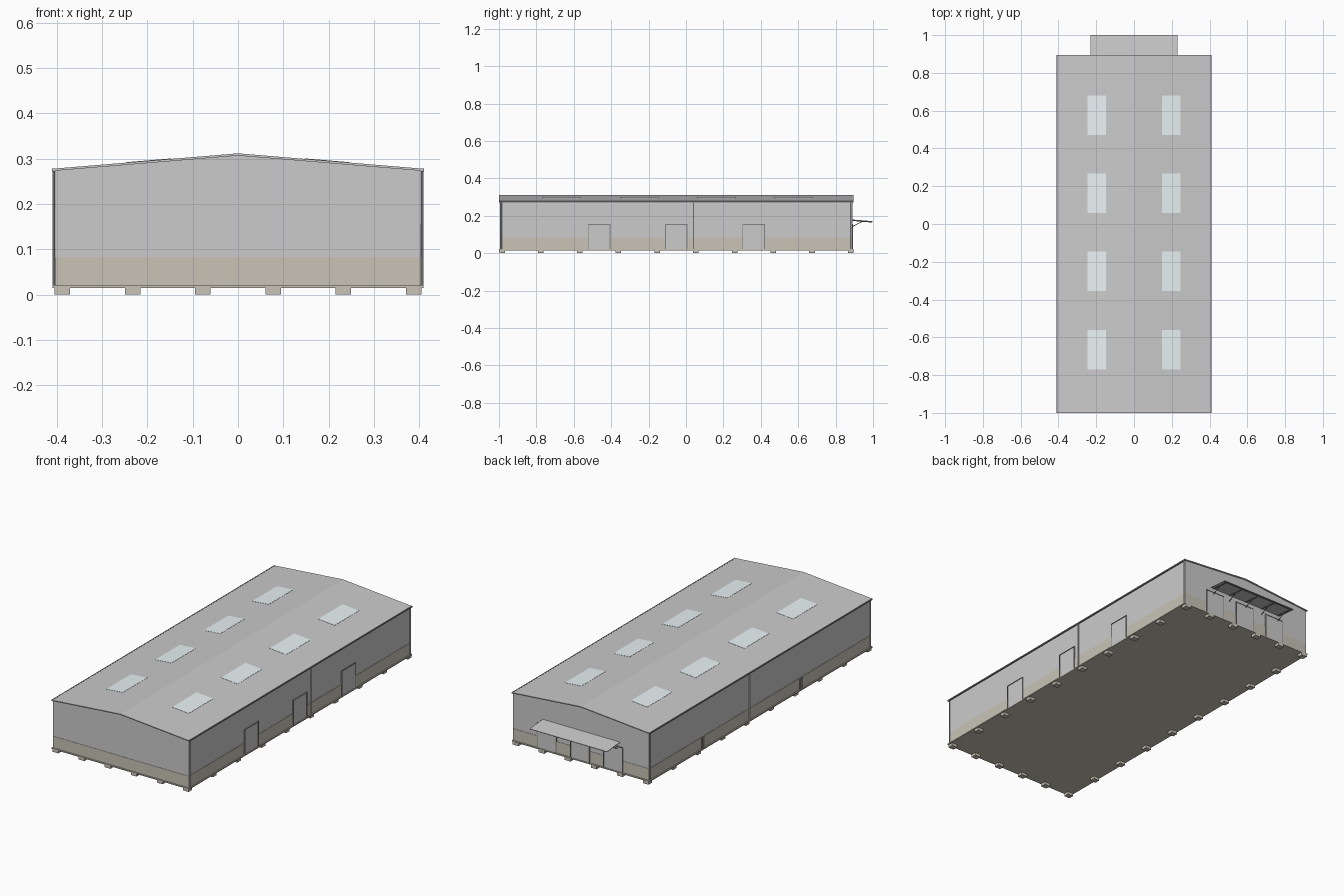
import bpy, bmesh, math
from mathutils import Vector

if "Cube" in bpy.data.objects:
    bpy.data.objects.remove(bpy.data.objects["Cube"])


def material(name, rgb):
    m = bpy.data.materials.new(name)
    m.diffuse_color = (*rgb, 1)
    m.use_nodes = True
    m.node_tree.nodes["Principled BSDF"].inputs["Base Color"].default_value = m.diffuse_color
    return m


BEIGE = material("plinth_beige", (0.58, 0.55, 0.47))
GLASS = material("skylight_glass", (0.82, 0.90, 0.92))
DARK = material("dark_trim", (0.22, 0.22, 0.22))


def finish(name, bm, mat=None):
    bmesh.ops.recalc_face_normals(bm, faces=bm.faces)
    me = bpy.data.meshes.new(name)
    bm.to_mesh(me)
    bm.free()
    ob = bpy.data.objects.new(name, me)
    bpy.context.collection.objects.link(ob)
    if mat:
        me.materials.append(mat)
    return ob


def prism(name, profile, y0, y1, mat=None):
    """Extrude an x-z profile along y."""
    bm = bmesh.new()
    f = bm.faces.new([bm.verts.new((x, y0, z)) for x, z in profile])
    ext = bmesh.ops.extrude_face_region(bm, geom=[f])["geom"]
    bmesh.ops.translate(bm, vec=(0, y1 - y0, 0),
                        verts=[v for v in ext if isinstance(v, bmesh.types.BMVert)])
    return finish(name, bm, mat)


def box(name, x, y, z, mat=None):
    return prism(name, [(x[0], z[0]), (x[1], z[0]), (x[1], z[1]), (x[0], z[1])], *y, mat)


def tube(name, a, b, r, mat=None, sides=8):
    a, b = Vector(a), Vector(b)
    bm = bmesh.new()
    bmesh.ops.create_cone(bm, cap_ends=True, segments=sides, radius1=r, radius2=r,
                          depth=(b - a).length)
    ob = finish(name, bm, mat)
    ob.location = (a + b) / 2
    ob.rotation_euler = (b - a).to_track_quat('Z', 'Y').to_euler()
    return ob


WX, YF, YB = 0.403, -0.994, 0.889      # wall planes
OX, OF, OB = 0.410, -1.0, 0.895        # slab and roof outline
EAVE, RIDGE = 0.278, 0.312


def roof_z(x):
    return RIDGE - (RIDGE - EAVE) * abs(x) / OX


# floor slab, gabled hall and coloured wall base
box("floor_slab", (-OX, OX), (OF, OB), (0.015, 0.021), BEIGE)
prism("hall_walls", [(-WX, 0.02), (WX, 0.02), (WX, 0.275), (0, 0.308), (-WX, 0.275)], YF, YB)
box("wall_base", (-WX - .0015, WX + .0015), (YF - .0015, YB + .0015), (0.02, 0.083), BEIGE)

# pitched roof sheet
prism("roof", [(-OX, EAVE - .005), (0, RIDGE - .005), (OX, EAVE - .005),
               (OX, EAVE), (0, RIDGE), (-OX, EAVE)], OF, OB)

for s, side in ((1, "right"), (-1, "left")):
    # gutter along the eave, with downpipes
    box(f"gutter_{side}", sorted((s * .404, s * .4105)), (OF, OB), (0.272, 0.279), DARK)
    for i, y in enumerate((YF + .006, 0.04, YB - .006)):
        tube(f"downpipe_{side}_{i}", (s * .407, y, 0.02), (s * .407, y, 0.275), 0.003)
    # skylights lying in the roof slope
    for i, y in enumerate((-0.665, -0.25, 0.163, 0.575)):
        a, b = s * .147, s * .245
        prism(f"skylight_{side}_{i}",
              [(a, roof_z(a) - .002), (b, roof_z(b) - .002),
               (b, roof_z(b) + .001), (a, roof_z(a) + .001)], y - .104, y + .104, GLASS)

# perimeter foundation blocks
NX, NY = 6, 10
for i in range(NX):
    for j in range(NY):
        if i in (0, NX - 1) or j in (0, NY - 1):
            x = -0.388 + 0.776 * i / (NX - 1)
            y = -0.983 + 1.864 * j / (NY - 1)
            box(f"foundation_block_{i}_{j}", (x - .017, x + .017), (y - .015, y + .015),
                (0, 0.016), BEIGE)

# doors: grey panel with a slim dark frame
DZ, T = 0.155, 0.004


def door(name, place, a, b):
    place(name + "_panel", a, b, 0.02, DZ, 0.003, None)
    place(name + "_frame_a", a, a + T, 0.02, DZ, 0.005, DARK)
    place(name + "_frame_b", b - T, b, 0.02, DZ, 0.005, DARK)
    place(name + "_lintel", a, b, DZ - T, DZ, 0.005, DARK)


def on_right(n, a, b, z0, z1, d, m):
    box(n, (WX - .002, WX + d), (a, b), (z0, z1), m)


def on_back(n, a, b, z0, z1, d, m):
    box(n, (a, b), (YB - .002, YB + d), (z0, z1), m)


for i, (a, b) in enumerate(((-0.525, -0.405), (-0.112, 0.008), (0.302, 0.422))):
    door(f"side_door_{i}", on_right, a, b)
for i, x in enumerate((-0.19, 0.007, 0.204)):
    door(f"back_door_{i}", on_back, x - .058, x + .058)

# small vents low in the left wall
for i, y in enumerate((-0.40, 0.436)):
    box(f"wall_vent_{i}", (-WX - .005, -WX + .002), (y - .012, y + .012), (0.022, 0.08), DARK)

# canopy over the back doors, with beams and braces
bm = bmesh.new()
path = [(YB, 0.180), (1.0, 0.171)]
vs = [bm.verts.new((x, y, z - t)) for x in (-.23, .23) for y, z in path for t in (0, .003)]
bmesh.ops.convex_hull(bm, input=vs)
finish("canopy_sheet", bm)
for i in range(5):
    x = -0.215 + 0.43 * i / 4
    tube(f"canopy_beam_{i}", (x, YB, 0.175), (x, 0.993, 0.1665), 0.0025, DARK, 4)
    tube(f"canopy_brace_{i}", (x, YB, 0.142), (x, 0.945, 0.171), 0.002, DARK, 4)
tube("canopy_front_rail", (-.228, 0.993, 0.1675), (.228, 0.993, 0.1675), 0.0025, DARK, 4)
